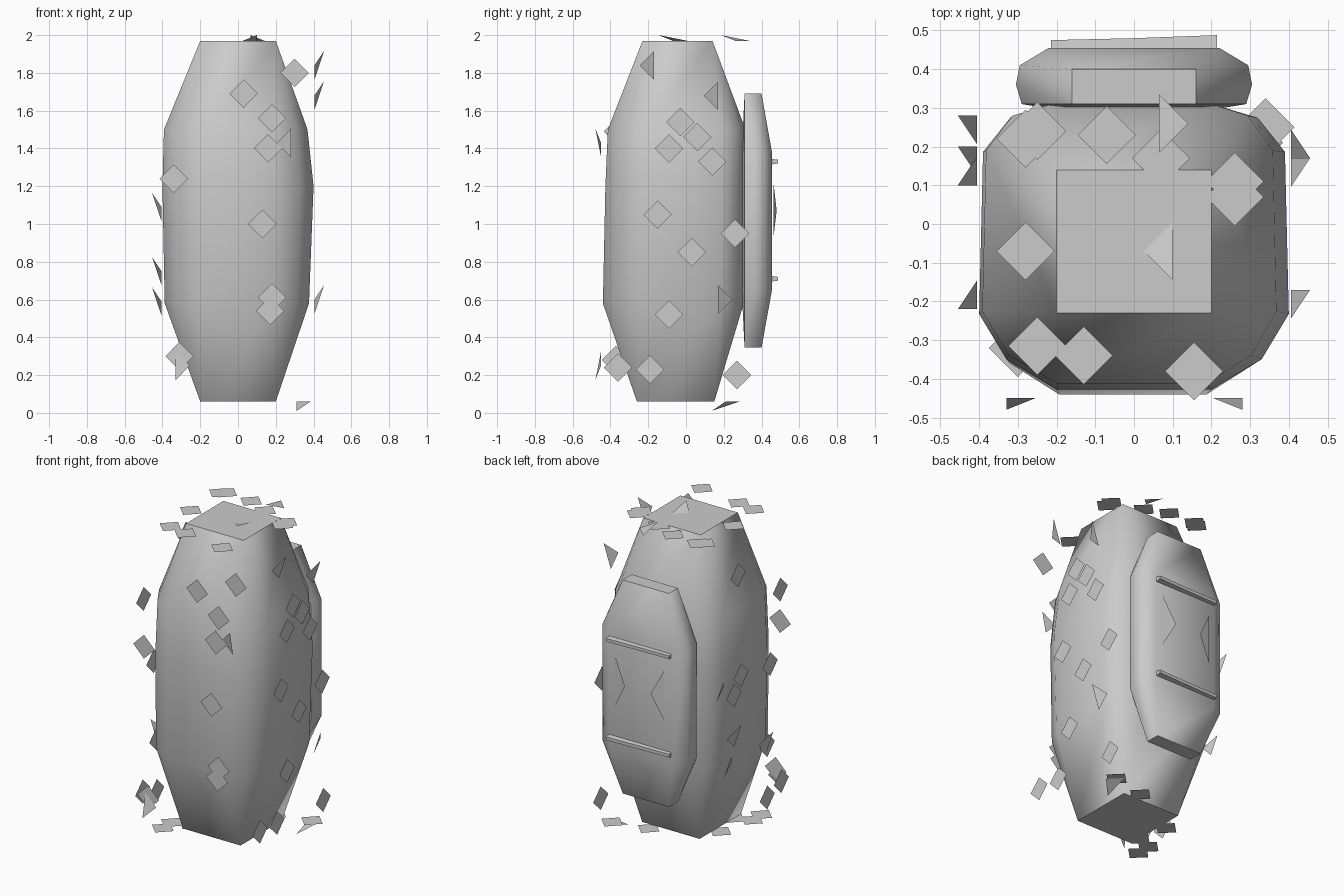
import bpy, bmesh
from math import radians
from mathutils import Vector

if "Cube" in bpy.data.objects:
    bpy.data.objects.remove(bpy.data.objects["Cube"])


def finish(name, bm, angle=None):
    mesh = bpy.data.meshes.new(name)
    bm.to_mesh(mesh)
    bm.free()
    obj = bpy.data.objects.new(name, mesh)
    bpy.context.collection.objects.link(obj)
    if angle:
        bpy.ops.object.select_all(action='DESELECT')
        obj.select_set(True)
        bpy.context.view_layer.objects.active = obj
        bpy.ops.object.shade_smooth_by_angle(angle=radians(angle))
    return obj


def loft(name, rings, angle):
    bm = bmesh.new()
    loops = [[bm.verts.new(p) for p in ring] for ring in rings]
    n = len(loops[0])
    for a, b in zip(loops, loops[1:]):
        for i in range(n):
            j = (i + 1) % n
            bm.faces.new((a[i], a[j], b[j], b[i]))
    bm.faces.new(loops[0][::-1])
    bm.faces.new(loops[-1])
    bmesh.ops.remove_doubles(bm, verts=bm.verts, dist=0.0005)
    bmesh.ops.recalc_face_normals(bm, faces=bm.faces)
    return finish(name, bm, angle)


def symmetric(half):
    return half + [(-x, y) for x, y in reversed(half)]


# Body: faceted barrel whose rounded corners taper to square caps
section = symmetric([(0.20, -0.44), (0.33, -0.36), (0.40, -0.24),
                     (0.39, 0.19), (0.32, 0.28), (0.20, 0.315)])
low_cap = symmetric([(0.20, -0.26)] * 3 + [(0.20, 0.15)] * 3)
high_cap = symmetric([(0.20, -0.23)] * 3 + [(0.20, 0.14)] * 3)


def body_ring(z, right, left, front, back):
    return [(x * (right if x > 0 else left), y * (front if y < 0 else back), z)
            for x, y in section]


loft("body", [
    [(x, y, 0.06) for x, y in low_cap],
    body_ring(0.58, 0.94, 0.97, 1.0, 0.97),
    body_ring(1.20, 1.0, 1.0, 0.97, 0.98),
    body_ring(1.50, 0.92, 0.98, 0.94, 1.0),
    [(x, y, 1.97) for x, y in high_cap]], 60)

# Back pack: rounded slab
pack = symmetric([(0.20, 0.295), (0.29, 0.31), (0.305, 0.36),
                  (0.295, 0.41), (0.22, 0.455)])
pack_cap = symmetric([(0.16, 0.31)] * 3 + [(0.16, 0.40)] * 2)
loft("back_pack", [
    [(x, y, 0.345) for x, y in pack_cap],
    [(x, y, 0.65) for x, y in pack],
    [(x, y, 1.38) for x, y in pack],
    [(x, y, 1.69) for x, y in pack_cap]], 60)

# Pack straps: thin bars standing slightly off the slab
for label, z in (("upper", 1.33), ("lower", 0.71)):
    rings = []
    for x, y0, y1 in ((-0.215, 0.45, 0.475), (0.0, 0.45, 0.48), (0.215, 0.45, 0.488)):
        rings.append([(x, y0, z - 0.015), (x, y1, z - 0.01),
                      (x, y1, z + 0.01), (x, y0, z + 0.015)])
    loft(label + "_strap", rings, 30)

# Pack flaps: triangles pointing inward
bm = bmesh.new()
for s in (-1, 1):
    bm.faces.new([bm.verts.new(p) for p in (
        (s * 0.17, 0.462, 1.23), (s * 0.09, 0.48, 1.07), (s * 0.17, 0.462, 0.92))])
finish("pack_flaps", bm)

# Flakes: flat diamonds and lifted triangles hovering on six planes
X, Y, Z = Vector((1, 0, 0)), Vector((0, 1, 0)), Vector((0, 0, 1))
R = 0.075
sides = {
    # name: (u axis, v axis, outward, offset, diamonds, triangles with apex and tip signs)
    "right": (Y, Z, X, 0.405,
              [(-.03, 1.54), (.06, 1.46), (-.09, 1.40), (.14, 1.33), (-.15, 1.05),
               (.03, .85), (.26, .95), (-.09, .52), (-.36, .24), (-.19, .23), (.27, .20)],
              [(-.17, 1.84, -1, 1), (.17, 1.68, -1, 1), (.17, .60, 1, 1)]),
    "left": (Y, Z, -X, 0.405,
             [(.06, 1.74), (.03, 1.10), (.10, 1.0), (-.26, 1.06),
              (-.23, .56), (-.37, .28), (-.23, .23), (-.36, 1.49)],
             [(.28, 1.09, -1, 1), (.20, .59, -1, 1), (.10, .75, 1, 1), (-.22, .59, 1, 1)]),
    "front": (X, Z, -Y, 0.45,
              [(.03, 1.69), (.30, 1.80), (.18, 1.56), (.16, 1.40), (-.34, 1.24),
               (.13, 1.0), (.18, .61), (.17, .54), (-.31, .30)],
              [(-.33, .25, 1, -1), (.28, 1.43, -1, 1)]),
    "top": (X, Y, Z, 1.97,
            [(-.25, .24), (-.28, .22), (-.07, .23), (.07, .17), (.26, .11), (.26, .07),
             (-.28, -.07), (-.25, -.315), (-.13, -.34), (.155, -.38)],
            [(.10, -.07, -1, -1), (.065, .26, 1, -1)]),
    "bottom": (X, Y, -Z, -0.06,
               [(-.30, -.23), (.34, .25), (.12, .20), (-.24, 0), (-.20, -.19), (-.30, -.32)],
               [(.31, .21, 1, -1)]),
}
for name, (u, v, out, off, diamonds, tris) in sides.items():
    bm = bmesh.new()
    for a, b in diamonds:
        c = u * a + v * b + out * off
        bm.faces.new([bm.verts.new(c + d * R) for d in (u, v, -u, -v)])
    for a, b, apex, tip in tris:
        c = u * a + v * b + out * off
        lift = out * (0.05 if name in ("left", "right", "bottom") else 0.03)
        bm.faces.new([bm.verts.new(p) for p in (
            c + v * R * tip + lift, c + u * R * apex, c - v * R * tip)])
    for f in bm.faces:
        f.normal_update()
        if f.normal.dot(out) < 0:
            f.normal_flip()
    finish(name + "_flakes", bm)
